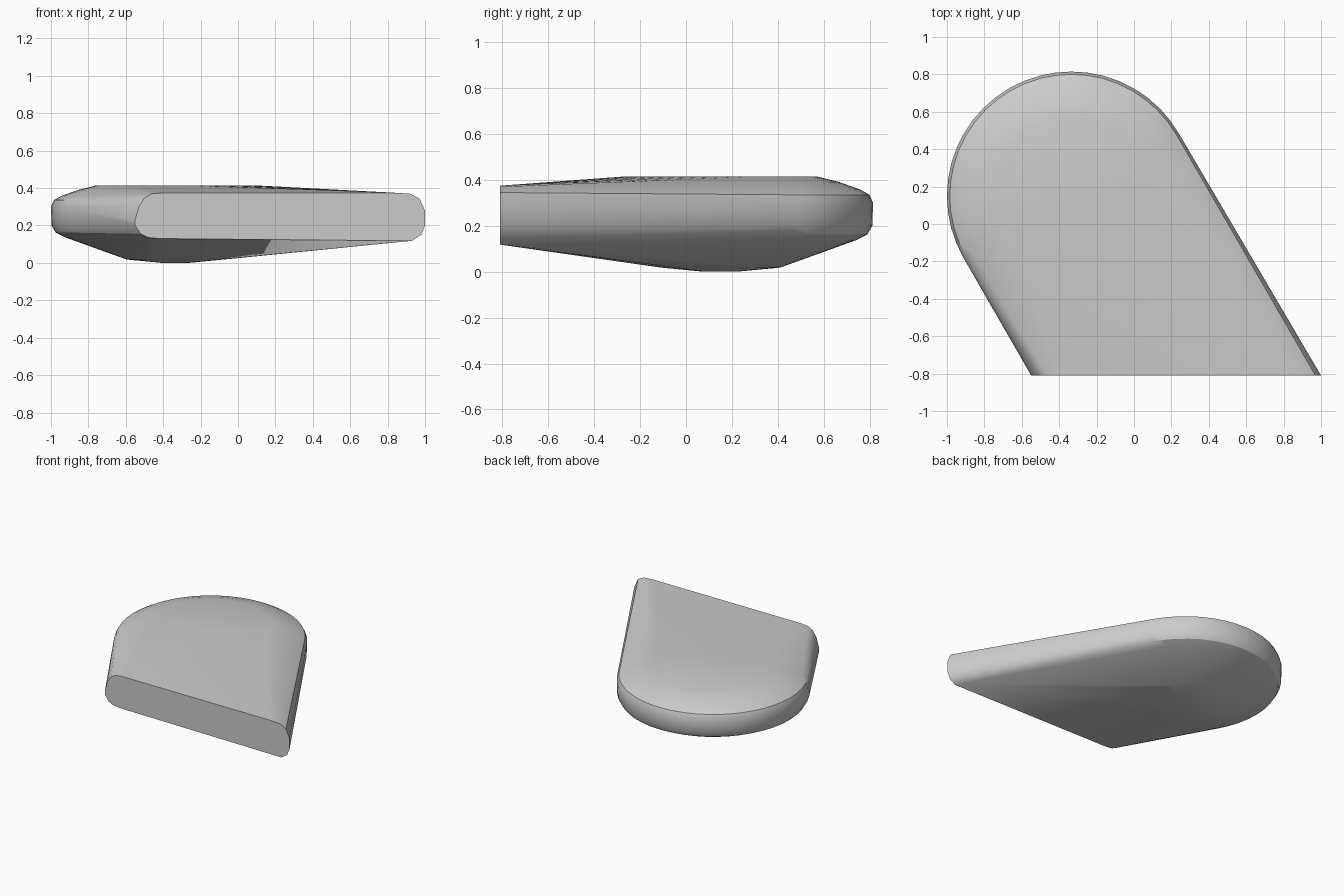
import bpy, bmesh, math

cube = bpy.data.objects.get("Cube")
if cube:
    bpy.data.objects.remove(cube, do_unlink=True)

grey = bpy.data.materials.new("plain grey")
grey.use_nodes = True
colour = (0.6, 0.6, 0.6, 1)
grey.diffuse_color = colour
grey.node_tree.nodes["Principled BSDF"].inputs["Base Color"].default_value = colour

CX, CY, FRONT = -0.335, 0.15, -0.81
SIDES = 48

# Rounded head: (radius, height) rings from the underside to the flat top
head = [(0.07, 0.0), (0.26, 0.018), (0.59, 0.137), (0.64, 0.162), (0.662, 0.2), (0.665, 0.3),
        (0.65, 0.335), (0.61, 0.358), (0.52, 0.39), (0.42, 0.415)]
# Flat cut end: (inset from the side, height) on each rounded side
left_end = [(0.13, 0.13), (0.07, 0.136), (0.03, 0.155), (0, 0.2), (0, 0.23),
            (0.02, 0.3), (0.05, 0.347), (0.09, 0.37), (0.15, 0.375)]
right_end = [(0.07, 0.118), (0.02, 0.15), (0, 0.2), (0, 0.28),
             (0.03, 0.345), (0.08, 0.37), (0.16, 0.375)]

bm = bmesh.new()
for radius, z in head:
    for i in range(SIDES):
        a = math.tau * i / SIDES
        bm.verts.new((CX + radius * math.cos(a), CY + radius * math.sin(a), z))
for inset, z in left_end:
    bm.verts.new((-0.55 + inset, FRONT, z))
for inset, z in right_end:
    bm.verts.new((1 - inset, FRONT, z))

# Stretch one taut skin over the head and the cut end
hull = bmesh.ops.convex_hull(bm, input=bm.verts[:])
loose = {g for g in hull["geom_interior"] + hull["geom_unused"]
         if isinstance(g, bmesh.types.BMVert)}
bmesh.ops.delete(bm, geom=list(loose), context="VERTS")
bmesh.ops.dissolve_limit(bm, angle_limit=math.radians(0.5), verts=bm.verts[:], edges=bm.edges[:])
bmesh.ops.recalc_face_normals(bm, faces=bm.faces[:])

mesh = bpy.data.meshes.new("tapered_body")
bm.to_mesh(mesh)
bm.free()
mesh.materials.append(grey)
body = bpy.data.objects.new("tapered_body", mesh)
bpy.context.collection.objects.link(body)

bpy.ops.object.select_all(action="DESELECT")
body.select_set(True)
bpy.context.view_layer.objects.active = body
bpy.ops.object.shade_smooth_by_angle(angle=math.radians(30))
